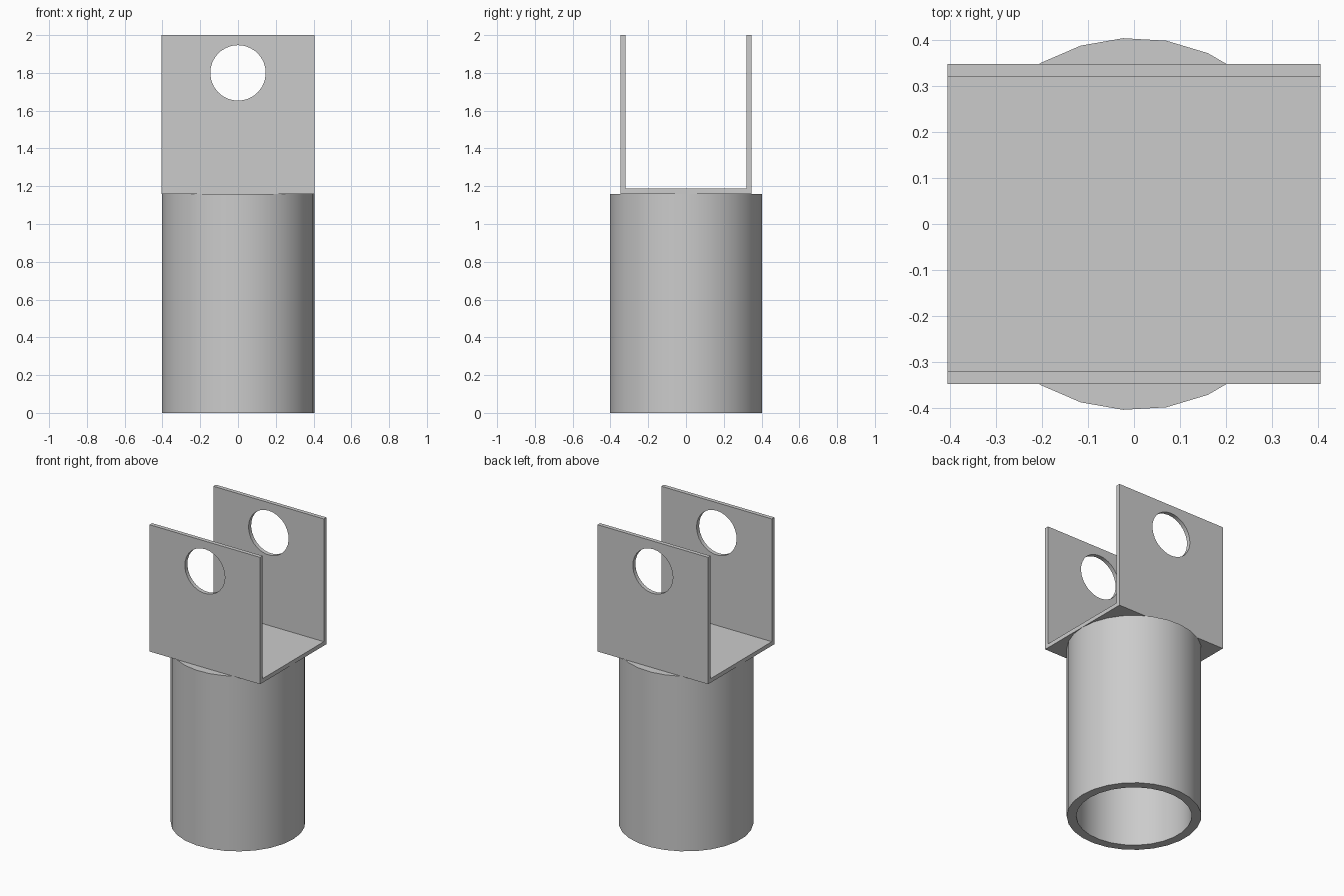
import bpy, bmesh, math
from mathutils import Matrix

cube = bpy.data.objects.get("Cube")
if cube:
    bpy.data.objects.remove(cube, do_unlink=True)

SIDES = 27
TOP, SEAT = 2.0, 1.16           # bracket top, tube top
HALF_X, HALF_Y, WALL = 0.405, 0.347, 0.027

steel = bpy.data.materials.new("grey_metal")
steel.use_nodes = True
grey = (0.6, 0.6, 0.6, 1)
steel.diffuse_color = grey
steel.node_tree.nodes["Principled BSDF"].inputs["Base Color"].default_value = grey


def make_object(name, bm):
    bmesh.ops.recalc_face_normals(bm, faces=bm.faces)
    mesh = bpy.data.meshes.new(name)
    bm.to_mesh(mesh)
    bm.free()
    mesh.materials.append(steel)
    obj = bpy.data.objects.new(name, mesh)
    bpy.context.collection.objects.link(obj)
    return obj


def activate(obj):
    bpy.ops.object.select_all(action='DESELECT')
    obj.select_set(True)
    bpy.context.view_layer.objects.active = obj


# Hollow tube: a wall profile swept into rings
bm = bmesh.new()
profile = [(0.404, 0), (0.404, SEAT), (0.347, SEAT), (0.347, 0)]
rings = []
for i in range(SIDES):
    a = 2 * math.pi * i / SIDES
    rings.append([bm.verts.new((r * math.cos(a), r * math.sin(a), z)) for r, z in profile])
for i, ring in enumerate(rings):
    after = rings[(i + 1) % SIDES]
    for j in range(4):
        k = (j + 1) % 4
        bm.faces.new((ring[j], after[j], after[k], ring[k]))
tube = make_object("tube", bm)
activate(tube)
bpy.ops.object.shade_smooth_by_angle(angle=math.radians(30))

# U-shaped bracket: a channel profile extruded along x
bm = bmesh.new()
inner = HALF_Y - WALL
channel = [(-HALF_Y, SEAT), (HALF_Y, SEAT), (HALF_Y, TOP), (inner, TOP),
           (inner, SEAT + WALL), (-inner, SEAT + WALL), (-inner, TOP), (-HALF_Y, TOP)]
face = bm.faces.new([bm.verts.new((-HALF_X, y, z)) for y, z in channel])
extruded = bmesh.ops.extrude_face_region(bm, geom=[face])
bmesh.ops.translate(bm, vec=(2 * HALF_X, 0, 0),
                    verts=[v for v in extruded["geom"] if isinstance(v, bmesh.types.BMVert)])
bracket = make_object("bracket", bm)

# Pin hole through both plates
bm = bmesh.new()
bmesh.ops.create_cone(bm, cap_ends=True, segments=SIDES, radius1=0.147, radius2=0.147, depth=1,
                      matrix=Matrix.Translation((0, 0, 1.8)) @ Matrix.Rotation(math.pi / 2, 4, 'X'))
cutter = make_object("pin_hole_cutter", bm)
cutter.hide_render = True
cut = bracket.modifiers.new("pin_hole", 'BOOLEAN')
cut.operation = 'DIFFERENCE'
cut.solver = 'EXACT'
cut.object = cutter
activate(bracket)
bpy.ops.object.modifier_apply(modifier=cut.name)
bpy.data.objects.remove(cutter, do_unlink=True)
bpy.ops.object.shade_smooth_by_angle(angle=math.radians(30))
